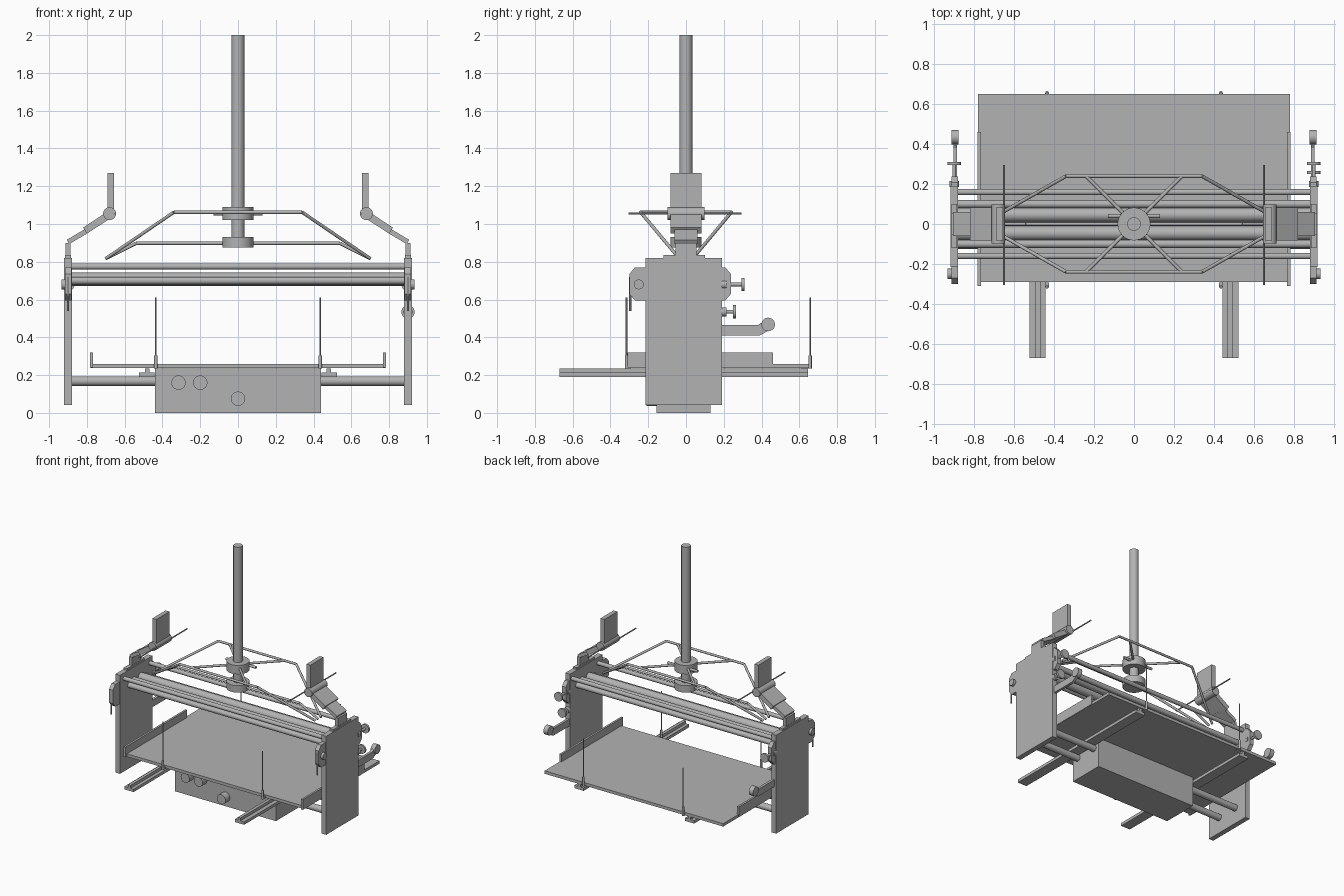
import bpy, bmesh, math
from mathutils import Vector

cube = bpy.data.objects.get("Cube")
if cube:
    bpy.data.objects.remove(cube, do_unlink=True)

grey = bpy.data.materials.new("machine_grey")
grey.use_nodes = True
grey.diffuse_color = (0.45, 0.45, 0.45, 1)
grey.node_tree.nodes["Principled BSDF"].inputs["Base Color"].default_value = grey.diffuse_color


def finish(name, bm, smooth=False):
    bmesh.ops.recalc_face_normals(bm, faces=bm.faces)
    mesh = bpy.data.meshes.new(name)
    bm.to_mesh(mesh)
    bm.free()
    mesh.materials.append(grey)
    obj = bpy.data.objects.new(name, mesh)
    bpy.context.collection.objects.link(obj)
    if smooth:
        bpy.ops.object.select_all(action='DESELECT')
        obj.select_set(True)
        bpy.context.view_layer.objects.active = obj
        bpy.ops.object.shade_smooth_by_angle(angle=math.radians(35))
    return obj


def box(name, x, y, z):
    """Box from (min, max) ranges."""
    bm = bmesh.new()
    bmesh.ops.create_cube(bm, size=1)
    for v in bm.verts:
        v.co = [(r[0] + r[1]) / 2 + c * (r[1] - r[0]) for c, r in zip(v.co, (x, y, z))]
    return finish(name, bm)


def rod(name, a, b, radius, sides=24):
    """Round bar between two points."""
    a, b = Vector(a), Vector(b)
    bm = bmesh.new()
    bmesh.ops.create_cone(bm, cap_ends=True, segments=sides, radius1=radius,
                          radius2=radius, depth=(b - a).length)
    turn = (b - a).to_track_quat('Z', 'Y')
    for v in bm.verts:
        v.co = turn @ v.co + (a + b) / 2
    return finish(name, bm, True)


def prism(name, points, axis, low, high):
    """Extrude a flat outline along the x or y axis."""
    bm = bmesh.new()
    place = (lambda p, d: (d, p[0], p[1])) if axis == 'x' else (lambda p, d: (p[0], d, p[1]))
    face = bm.faces.new([bm.verts.new(place(p, low)) for p in points])
    moved = bmesh.ops.extrude_face_region(bm, geom=[face])["geom"]
    shift = Vector(place((0, 0), high - low))
    bmesh.ops.translate(bm, vec=shift, verts=[v for v in moved if isinstance(v, bmesh.types.BMVert)])
    return finish(name, bm)


def slab(name, a, b, thick, half):
    """Sloping plate between two (x, z) points, centred on y = 0."""
    a, b = Vector(a), Vector(b)
    d = (b - a).normalized()
    n = Vector((-d.y, d.x)) * thick / 2
    return prism(name, [a + n, b + n, b - n, a - n], 'y', -half, half)


# Base cabinet, control knobs and tie rods
box("base_cabinet", (-.44, .44), (-.155, .13), (0, .235))
for x, z in ((-.315, .16), (-.2, .16), (0, .075)):
    rod("control_knob", (x, -.21, z), (x, -.15, z), .038)
for y in (-.1, .08):
    rod("lower_tie_rod", (-.89, y, .168), (.89, y, .168), .025)

# Table
box("table_top", (-.78, .78), (-.29, .65), (.237, .26))

# Rollers and upper rods
for y in (-.16, .16):
    rod("upper_tie_rod", (-.92, y, .775), (.92, y, .775), .016)
for y in (-.046, .046):
    rod("main_roller", (-.89, y, .708), (.89, y, .708), .035)
for y in (-.1, .1):
    rod("side_roller", (-.89, y, .70), (.89, y, .70), .02)

# Central column and hubs
rod("column", (0, 0, .88), (0, 0, 2), .034, 32)
rod("upper_hub", (0, 0, 1.02), (0, 0, 1.09), .082, 32)
rod("lower_hub", (0, 0, .875), (0, 0, .93), .082, 32)
rod("hub_cross_pin", (-.13, .04, 1.055), (.13, .04, 1.055), .01)

# Spreader frame
rod("lower_spreader", (-.54, 0, .898), (.54, 0, .898), .009, 12)
for y in (-1, 1):
    rod("spreader_bar", (-.34, y * .24, 1.062), (.34, y * .24, 1.062), .009, 12)
    for x in (-1, 1):
        rod("spreader_leg", (x * .34, y * .24, 1.062), (x * .70, y * .035, .817), .009, 12)
        rod("spreader_spoke", (0, 0, 1.062), (x * .24, y * .24, 1.062), .009, 12)

for s in (-1, 1):
    def span(a, b):
        return tuple(sorted((s * a, s * b)))

    # Side panel
    box("side_panel", span(.88, .92), (-.215, .19), (.043, .82))

    # Table side fence, slide rail and guide pins
    box("table_fence", span(.767, .783), (-.31, .46), (.24, .32))
    box("slide_rail", span(.442, .523), (-.67, .645), (.19, .213))
    box("rail_rib", span(.468, .492), (-.67, .645), (.21, .236))
    for y in (-.315, .657):
        rod("guide_pin_base", (s * .435, y, .235), (s * .435, y, .305), .009, 12)
        rod("guide_pin", (s * .435, y, .3), (s * .435, y, .61), .004, 8)
        box("guide_pin_foot", span(.425, .445), tuple(sorted((y, y * .93))), (.235, .25))

    # Spreader tip brace
    rod("spreader_brace", (s * .54, 0, .898), (s * .70, 0, .817), .009, 12)

    # Folding arm with upright plate
    box("arm_foot", span(.885, .915), (-.12, .10), (.815, .835))
    box("arm_post", span(.887, .913), (-.055, .055), (.83, .9))
    slab("arm_lower", (s * .90, .905), (s * .79, .97), .026, .06)
    slab("arm_upper", (s * .81, .965), (s * .68, 1.05), .038, .082)
    rod("arm_pivot", (s * .68, -.098, 1.055), (s * .68, .098, 1.055), .034)
    box("upright_plate", span(.656, .69), (-.082, .082), (1.06, 1.27))
    rod("feeler_rod", (s * .65, -.305, 1.055), (s * .65, .295, 1.055), .005, 8)

    # Chamfered brackets on both edges of the panel
    for wall, tip in ((-.21, -.3), (.185, .238)):
        mid = tip + (.03 if tip < 0 else -.03)
        prism("edge_bracket", [(wall, .595), (mid, .595), (tip, .63), (tip, .735),
                               (mid, .77), (wall, .77)], 'x', *span(.882, .915))
    rod("bracket_pin", (s * .9, -.295, .54), (s * .9, -.295, .72), .006, 8)
    rod("bracket_boss", (s * .905, -.25, .68), (s * .935, -.25, .68), .026)

    # Rear clamp knobs; the lower one is only on the left
    for end, z in ((.30, .68), (.255, .535)):
        if z < .6 and s < 0:
            continue
        rod("clamp_stem", (s * .9, .18, z), (s * .9, end + .01, z), .01, 12)
        rod("clamp_knob", (s * .9, end - .005, z), (s * .9, end + .01, z), .035)
        rod("clamp_collar", (s * .9, .185, z), (s * .9, .215, z), .024)

    # Rear crank handle
    prism("crank_arm", [(.18, .41), (.39, .41), (.465, .45), (.42, .49), (.38, .465),
                        (.18, .465)], 'x', *span(.885, .905))
    rod("crank_grip", (s * .878, .435, .468), (s * .915, .435, .468), .036)
